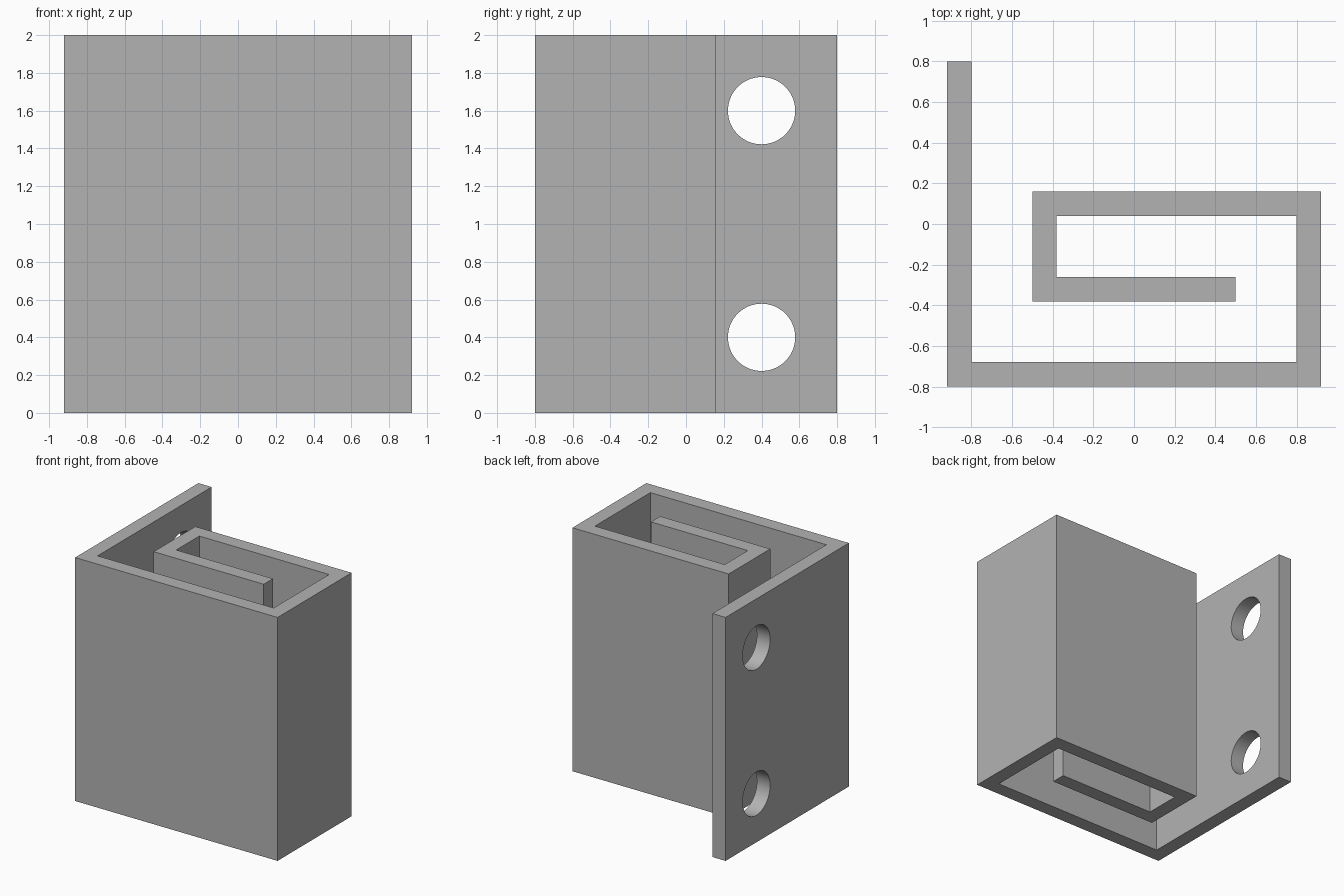
import bpy
import bmesh
import math
from mathutils import Vector

cube = bpy.data.objects.get("Cube")
if cube:
    bpy.data.objects.remove(cube, do_unlink=True)

HEIGHT = 2.0
WALL = 0.12

# Single grey material
grey = bpy.data.materials.new("plain_grey")
grey.use_nodes = True
colour = (0.45, 0.45, 0.45, 1)
grey.diffuse_color = colour
grey.node_tree.nodes["Principled BSDF"].inputs["Base Color"].default_value = colour


def offset_path(path, distance):
    """Shift an open path sideways, mitring its corners."""
    points = [Vector(p) for p in path]
    normals = []
    for a, b in zip(points, points[1:]):
        d = (b - a).normalized()
        normals.append(Vector((-d.y, d.x)))
    result = []
    for i, p in enumerate(points):
        before = normals[max(i - 1, 0)]
        after = normals[min(i, len(normals) - 1)]
        mitre = (before + after) / (1 + before.dot(after))
        result.append(p + mitre * distance)
    return result


# Spiral strip: mounting flange, outer wall, then the inward hook
path = [(-0.86, 0.8), (-0.86, -0.74), (0.86, -0.74), (0.86, 0.1),
        (-0.44, 0.1), (-0.44, -0.32), (0.5, -0.32)]
outline = offset_path(path, -WALL / 2) + offset_path(path, WALL / 2)[::-1]

bm = bmesh.new()
base = bm.faces.new([bm.verts.new((p.x, p.y, 0)) for p in outline])
top = bmesh.ops.extrude_face_region(bm, geom=[base])["geom"]
bmesh.ops.translate(bm, vec=(0, 0, HEIGHT),
                    verts=[v for v in top if isinstance(v, bmesh.types.BMVert)])
bmesh.ops.recalc_face_normals(bm, faces=bm.faces)
mesh = bpy.data.meshes.new("spiral_bracket")
bm.to_mesh(mesh)
bm.free()
mesh.materials.append(grey)
bracket = bpy.data.objects.new("spiral_bracket", mesh)
bpy.context.collection.objects.link(bracket)
bpy.ops.object.select_all(action="DESELECT")
bracket.select_set(True)
bpy.context.view_layer.objects.active = bracket

# Two round screw holes through the flange
for z in (0.4, 1.6):
    bpy.ops.mesh.primitive_cylinder_add(vertices=64, radius=0.178, depth=0.4,
                                        location=(-0.86, 0.4, z),
                                        rotation=(0, math.pi / 2, 0))
    cutter = bpy.context.object
    cutter.name = "hole_cutter"
    cutter.hide_render = True
    cutter.data.materials.append(grey)
    bpy.context.view_layer.objects.active = bracket
    cut = bracket.modifiers.new("screw_hole", "BOOLEAN")
    cut.operation = "DIFFERENCE"
    cut.solver = "EXACT"
    cut.object = cutter
    bpy.ops.object.modifier_apply(modifier=cut.name)
    bpy.data.objects.remove(cutter, do_unlink=True)

# Smooth the hole walls, keep the corners sharp
bracket.select_set(True)
bpy.context.view_layer.objects.active = bracket
bpy.ops.object.shade_smooth_by_angle(angle=math.radians(30))
